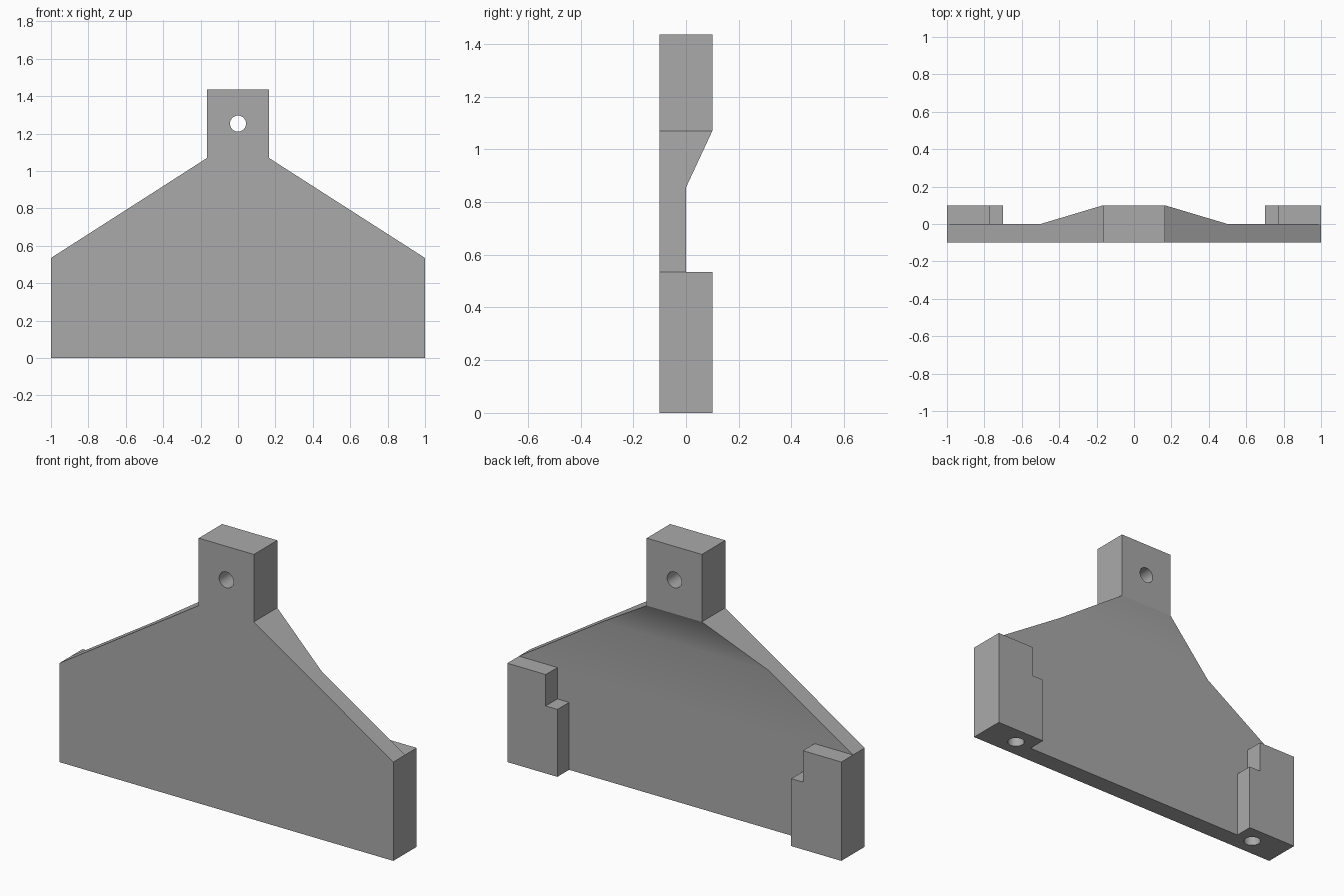
import bpy, bmesh, math
from mathutils import Matrix

cube = bpy.data.objects.get("Cube")
if cube:
    bpy.data.objects.remove(cube, do_unlink=True)

FRONT, MID, BACK = -0.1, 0.0, 0.1
HOLE_R = 0.043

gray = bpy.data.materials.new("plain gray")
gray.use_nodes = True
gray.diffuse_color = (0.4, 0.4, 0.4, 1)
gray.node_tree.nodes["Principled BSDF"].inputs["Base Color"].default_value = (0.4, 0.4, 0.4, 1)


def make_object(name, bm):
    bmesh.ops.recalc_face_normals(bm, faces=bm.faces)
    mesh = bpy.data.meshes.new(name)
    bm.to_mesh(mesh)
    bm.free()
    mesh.materials.append(gray)
    obj = bpy.data.objects.new(name, mesh)
    bpy.context.collection.objects.link(obj)
    return obj


def prism(name, outline, y0, y1):
    """Solid from an (x, z) outline between two depths."""
    bm = bmesh.new()
    face = bm.faces.new([bm.verts.new((x, y0, z)) for x, z in outline])
    new = bmesh.ops.extrude_face_region(bm, geom=[face])["geom"]
    verts = [v for v in new if isinstance(v, bmesh.types.BMVert)]
    bmesh.ops.translate(bm, verts=verts, vec=(0, y1 - y0, 0))
    return make_object(name, bm)


def rod(name, center, length, matrix):
    bm = bmesh.new()
    bmesh.ops.create_cone(bm, cap_ends=True, segments=32, radius1=HOLE_R, radius2=HOLE_R,
                          depth=length, matrix=Matrix.Translation(center) @ matrix)
    return make_object(name, bm)


# Hanger body: half width, height and back depth of each level, bottom to top
levels = [(1, 0, MID), (1, 0.535, MID), (0.5, 0.855, MID),
          (0.165, 1.07, BACK), (0.165, 1.435, BACK)]
bm = bmesh.new()
rows = [[bm.verts.new(p) for p in ((-w, FRONT, z), (w, FRONT, z), (w, y, z), (-w, y, z))]
        for w, z, y in levels]
for low, high in zip(rows, rows[1:]):
    for i in range(4):
        j = (i + 1) % 4
        bm.faces.new((low[i], low[j], high[j], high[i]))
bm.faces.new(rows[0][::-1])
bm.faces.new(rows[-1])
bmesh.ops.dissolve_limit(bm, angle_limit=0.01, verts=bm.verts, edges=bm.edges)
body = make_object("hanger_body", bm)

# Stepped feet on the back, and the holes
parts = []
for side, label in ((1, "left"), (-1, "right")):
    steps = [(1, 0), (1, 0.535), (0.77, 0.535), (0.77, 0.365), (0.7, 0.365), (0.7, 0)]
    foot = prism(label + "_foot", [(side * x, z) for x, z in steps], -0.05, BACK)
    parts.append((foot, "UNION"))
    cutter = rod(label + "_foot_hole", (side * 0.8, 0, 0.1), 0.5, Matrix.Identity(4))
    parts.append((cutter, "DIFFERENCE"))
parts.append((rod("neck_hole", (0, 0, 1.253), 0.5, Matrix.Rotation(math.pi / 2, 4, "X")),
              "DIFFERENCE"))

bpy.ops.object.select_all(action="DESELECT")
bpy.context.view_layer.objects.active = body
body.select_set(True)
for part, operation in parts:
    mod = body.modifiers.new(part.name, "BOOLEAN")
    mod.object, mod.operation, mod.solver = part, operation, "EXACT"
    bpy.ops.object.modifier_apply(modifier=mod.name)
    bpy.data.objects.remove(part, do_unlink=True)

# Smooth blend into the ramp, crisp line under the neck
bpy.ops.object.shade_smooth_by_angle(angle=math.radians(30))
mesh = body.data
for edge in mesh.edges:
    if all(abs(mesh.vertices[v].co.z - 1.07) < 0.001 for v in edge.vertices):
        edge.use_edge_sharp = True
